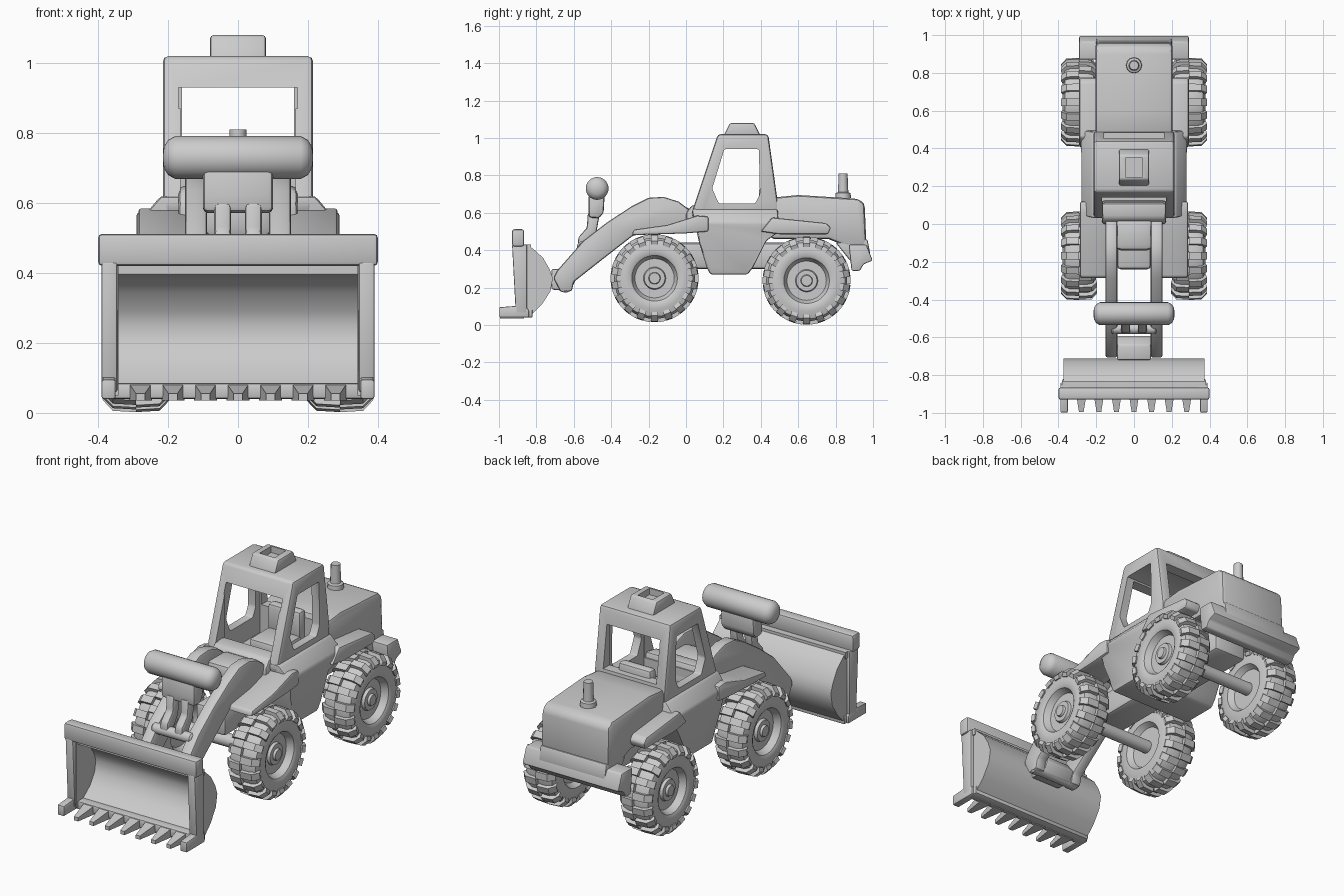
import bpy, bmesh, math
from mathutils import Vector, Matrix

if "Cube" in bpy.data.objects:
    bpy.data.objects.remove(bpy.data.objects["Cube"])


def finish(name, bm, bevel=0.0, angle=35):
    bmesh.ops.remove_doubles(bm, verts=bm.verts, dist=1e-5)
    bmesh.ops.recalc_face_normals(bm, faces=bm.faces)
    if bevel:
        edges = [e for e in bm.edges if e.is_manifold and e.calc_face_angle() > 0.45]
        bmesh.ops.bevel(bm, geom=edges, offset=bevel, segments=2, profile=0.5,
                        affect='EDGES', clamp_overlap=True)
    me = bpy.data.meshes.new(name)
    bm.to_mesh(me)
    bm.free()
    me.shade_smooth()
    me.set_sharp_from_angle(angle=math.radians(angle))
    ob = bpy.data.objects.new(name, me)
    bpy.context.collection.objects.link(ob)
    return ob


def mirror(ob):
    ob.modifiers.new("Mirror", 'MIRROR').use_mirror_merge = False
    return ob


def add_prism(bm, pts, x0, x1):
    f = bm.faces.new([bm.verts.new((x0, y, z)) for y, z in pts])
    r = bmesh.ops.extrude_face_region(bm, geom=[f])
    bmesh.ops.translate(bm, vec=(x1 - x0, 0, 0),
                        verts=[v for v in r['geom'] if isinstance(v, bmesh.types.BMVert)])


def prism(name, pts, x0, x1, bevel=0.0):
    """Side profile (y, z) extruded from x0 to x1."""
    bm = bmesh.new()
    add_prism(bm, pts, x0, x1)
    return finish(name, bm, bevel)


def box(name, x, y, z, bevel=0.0):
    return prism(name, [(y[0], z[0]), (y[1], z[0]), (y[1], z[1]), (y[0], z[1])], *x, bevel)


def add_lathe(bm, pts, segs):
    """Profile (x, radius) spun round the x axis."""
    vs = [bm.verts.new((x, r, 0)) for x, r in pts]
    es = [bm.edges.new(p) for p in zip(vs, vs[1:])]
    bmesh.ops.spin(bm, geom=vs + es, axis=(1, 0, 0), cent=(0, 0, 0),
                   angle=math.tau, steps=segs, use_duplicate=False)


def lathe(name, pts, loc, segs=24, direction=(1, 0, 0)):
    bm = bmesh.new()
    add_lathe(bm, pts, segs)
    q = Vector((1, 0, 0)).rotation_difference(Vector(direction))
    bm.transform(Matrix.Translation(loc) @ q.to_matrix().to_4x4())
    return finish(name, bm)


def rod(name, a, b, r, segs=16):
    d = Vector(b) - Vector(a)
    n, c = d.length, r * 0.3
    return lathe(name, [(0, 0), (0, r - c), (c, r), (n - c, r), (n, r - c), (n, 0)], a, segs, d)


def cut(ob, *cutters):
    for c in cutters:
        c.hide_render = True
        m = ob.modifiers.new("Cut", 'BOOLEAN')
        m.operation, m.solver, m.object = 'DIFFERENCE', 'EXACT', c
        bpy.context.view_layer.objects.active = ob
        bpy.ops.object.modifier_apply(modifier=m.name)
        bpy.data.objects.remove(c)
    ob.data.shade_smooth()
    ob.data.set_sharp_from_angle(angle=math.radians(35))


# Wheels: spun tyre with recessed rim, plus two staggered rows of lugs
TYRE = [(.362, 0), (.362, .028), (.35, .032), (.35, .055), (.335, .06), (.335, .105),
        (.37, .122), (.377, .135), (.378, .165), (.365, .205), (.338, .217), (.25, .217),
        (.215, .205), (.2, .165), (.2, .13), (.23, .11), (.23, 0)]
LUG = [(.291, .2), (.291, .235), (.358, .231), (.387, .2), (.38, .18), (.35, .18)]
for name, y, z in (("front_wheel", -.168, .25), ("rear_wheel", .645, .237)):
    bm = bmesh.new()
    add_lathe(bm, TYRE, 36)
    for side in (0, 1):
        for i in range(18):
            rot = Matrix.Rotation((i + side * .5) * math.tau / 18, 4, 'X')
            ends = []
            for t in (-.019, .019):
                ends.append([bm.verts.new(rot @ Vector((.582 - x if side else x, t, r)))
                             for x, r in LUG])
            bm.faces.new(ends[0])
            bm.faces.new(ends[1][::-1])
            for k in range(len(LUG)):
                j = (k + 1) % len(LUG)
                bm.faces.new((ends[0][k], ends[1][k], ends[1][j], ends[0][j]))
    bm.transform(Matrix.Translation((0, y, z)))
    mirror(finish(name, bm, angle=30))
    rod(name.replace("wheel", "axle"), (-.24, y, z), (.24, y, z), .035)

# Cab shell with side, front and rear openings
cab = prism("cab", [(.17, 1.02), (.44, 1.02), (.49, .66), (.49, .52), (.06, .52), (.03, .6)],
            -.215, .215, .016)
cut(cab,
    prism("side_cut", [(.205, .94), (.39, .94), (.395, .7), (.37, .65), (.175, .65), (.14, .73)],
          -.4, .4, .008),
    box("front_cut", (-.165, .165), (-.2, .3), (.62, .93)),
    box("inside_cut", (-.17, .17), (.12, .43), (.545, .93)),
    box("rear_cut", (-.16, .16), (.3, .7), (.7, .93)))

# Lower cab flares out to the sills
bm = bmesh.new()
add_prism(bm, [(.03, .62), (.07, .44), (.11, .31), (.13, .27), (.33, .27), (.36, .31), (.43, .45),
               (.5, .5), (.49, .62)], -.28, .28)
bmesh.ops.bisect_plane(bm, geom=bm.verts[:] + bm.edges[:] + bm.faces[:],
                       plane_co=(0, 0, .55), plane_no=(0, 0, 1))
for v in bm.verts:
    if v.co.z > .6:
        v.co.x *= .79
    elif v.co.z < .5:
        v.co.x *= .9
cut(finish("lower_cab", bm, .012), box("floor_cut", (-.17, .17), (.12, .43), (.53, .8)))

# Roof beacon box with hollow top
beacon = prism("roof_beacon", [(.2, 1.01), (.4, 1.01), (.365, 1.08), (.235, 1.08)], -.08, .08, .01)
cut(beacon, box("beacon_cut", (-.045, .045), (.25, .35), (1.045, 1.2)))

# Seat and dashboard
box("seat", (-.1, .1), (.23, .43), (.52, .61), .02)
box("seat_back", (-.1, .1), (.39, .45), (.57, .74), .02)
prism("dashboard", [(.0, .5), (.0, .6), (.03, .64), (.11, .65), (.13, .5)], -.17, .17, .015)

# Engine hood, exhaust and rear bumper
prism("hood", [(.45, .46), (.45, .68), (.6, .695), (.92, .675), (.955, .65), (.965, .42),
               (.86, .42), (.76, .46)], -.205, .205, .022)
lathe("exhaust", [(0, .042), (.025, .04), (.03, .028), (.07, .026), (.13, .024), (.13, 0)],
      (0, .84, .68), 12, (0, 0, 1))
prism("rear_bumper", [(.87, .43), (.965, .43), (.998, .345), (.95, .325), (.93, .29), (.885, .29)],
      -.29, .29, .008)
prism("tail_panel", [(.8, .44), (.97, .46), (.985, .38), (.88, .34)], -.2, .2, .01)

# Fenders
mirror(prism("rear_fender", [(.4, .5), (.46, .575), (.75, .545), (.775, .52), (.76, .485), (.5, .485)],
             .15, .29, .01))
mirror(prism("front_fender", [(-.29, .48), (-.28, .51), (-.1, .535), (.06, .585), (.12, .58),
                              (.12, .5), (.0, .49)], .13, .285, .01))

# Chassis
box("front_chassis", (-.09, .09), (-.24, .15), (.3, .44), .02)
box("rear_chassis", (-.1, .1), (.33, .78), (.3, .44), .02)
box("arm_bridge", (-.1, .1), (-.14, .03), (.5, .63), .03)

# Loader arms and their pivots
mirror(prism("loader_arm", [(-.71, .25), (-.69, .29), (-.55, .45), (-.42, .55), (-.29, .635),
                            (-.2, .68), (-.12, .685), (-.04, .66), (.04, .6), (.04, .5), (-.28, .48),
                            (-.46, .34), (-.6, .23), (-.61, .18), (-.67, .175)], .088, .152, .013))
rod("lower_arm_pivot", (-.15, -.645, .205), (.15, -.645, .205), .032)
rod("upper_arm_pivot", (-.12, -.555, .42), (.12, -.555, .42), .028)
prism("bucket_mount", [(-.72, .3), (-.64, .3), (-.59, .24), (-.62, .18), (-.72, .19)], -.09, .09, .01)

# Cross roller above the arms with its bracket
lathe("cross_roller", [(-.215, 0), (-.212, .03), (-.2, .05), (-.18, .061), (.18, .061), (.2, .05),
                       (.212, .03), (.215, 0)], (0, -.475, .73))
prism("roller_bracket", [(-.52, .7), (-.435, .7), (-.44, .6), (-.465, .57), (-.52, .575), (-.52, .62)],
      -.1, .1, .014)
mirror(prism("bracket_leg", [(-.525, .6), (-.46, .6), (-.48, .49), (-.53, .41), (-.58, .42),
                             (-.575, .47), (-.53, .52)], .02, .068, .012))

# Bucket: curved shell, side plates, top bar, posts and teeth
OUTER = [(-.86, .43), (-.82, .41), (-.765, .36), (-.73, .3), (-.712, .25), (-.725, .18), (-.77, .11),
         (-.83, .05)]
INNER = [(-.85, .08), (-.785, .13), (-.745, .19), (-.735, .25), (-.75, .29), (-.785, .345),
         (-.83, .385), (-.87, .395)]
prism("bucket_shell", OUTER + INNER, -.37, .37)
mirror(prism("bucket_side", OUTER + [(-.9, .05), (-.9, .43)], .342, .374))
box("bucket_top_bar", (-.4, .4), (-.93, -.865), (.42, .512), .012)
box("bucket_top_lip", (-.38, .38), (-.89, -.83), (.395, .43))
mirror(prism("bucket_post", [(-.93, .43), (-.85, .43), (-.85, .06), (-.91, .06)], .345, .39, .006))
box("bucket_floor_lip", (-.38, .38), (-.89, -.82), (.04, .085), .008)
mirror(prism("corner_foot", [(-.998, .04), (-.998, .095), (-.87, .105), (-.84, .08), (-.84, .04)],
             .35, .39, .006))
bm = bmesh.new()
for i in range(-3, 4):
    t = bmesh.ops.create_cube(bm, size=1)['verts']
    for v in t:
        tip = v.co.y < 0
        w = .025 if tip else .066
        v.co = (i * .093 + v.co.x * w, -.995 if tip else -.865,
                .035 + (v.co.z + .5) * (.02 if tip else .05))
finish("bucket_teeth", bm)
